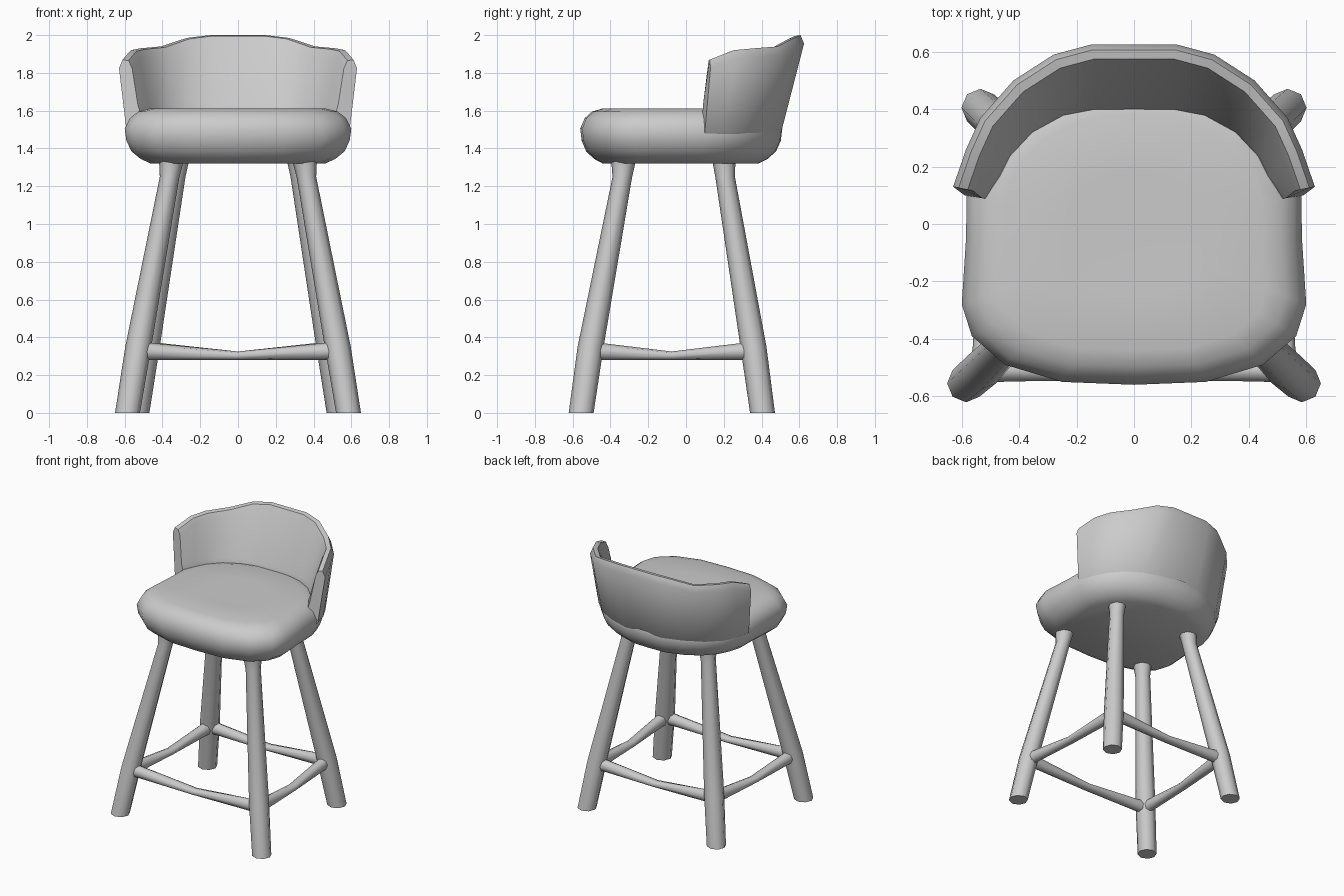
import bpy, bmesh, math
from mathutils import Vector

if "Cube" in bpy.data.objects:
    bpy.data.objects.remove(bpy.data.objects["Cube"])


def loft(name, rings, angle=50):
    """Skin a list of equal-length closed rings and cap both ends."""
    bm = bmesh.new()
    rows = [[bm.verts.new(p) for p in ring] for ring in rings]
    n = len(rows[0])
    for a, b in zip(rows, rows[1:]):
        for i in range(n):
            j = (i + 1) % n
            bm.faces.new((a[i], a[j], b[j], b[i]))
    bm.faces.new(rows[0])
    bm.faces.new(rows[-1])
    bmesh.ops.recalc_face_normals(bm, faces=bm.faces)
    mesh = bpy.data.meshes.new(name)
    bm.to_mesh(mesh)
    bm.free()
    ob = bpy.data.objects.new(name, mesh)
    bpy.context.collection.objects.link(ob)
    bpy.ops.object.select_all(action='DESELECT')
    ob.select_set(True)
    bpy.context.view_layer.objects.active = ob
    bpy.ops.object.shade_smooth_by_angle(angle=math.radians(angle))
    return ob


# Seat cushion: half plan outline, mirrored, stacked at several heights
half = [(0, -.56), (.25, -.55), (.45, -.49), (.565, -.39), (.6, -.28), (.585, -.05),
        (.583, .1), (.555, .2), (.51, .29), (.415, .39), (.29, .46), (.15, .505), (0, .51)]
outline = half + [(-x, y) for x, y in half[-2:0:-1]]
levels = [(1.32, .77), (1.345, .86), (1.385, .94), (1.44, .985), (1.505, 1),
          (1.56, .955), (1.595, .88), (1.612, .77), (1.61, .4)]
loft("seat", [[(x * s, -.04 + (y + .04) * s, z) for x, y in outline] for z, s in levels])

# Wraparound backrest: top edge x, y / base x, y / top height / inner base x, y
stations = [(.63, .13, .59, .10, 1.87, .53, .09),
            (.585, .26, .565, .20, 1.92, .475, .17),
            (.535, .37, .52, .29, 1.93, .44, .24),
            (.42, .50, .42, .39, 1.94, .36, .325),
            (.28, .59, .29, .46, 1.985, .25, .385),
            (.15, .625, .15, .505, 2.0, .14, .405)]


def section(s, side):
    tx, ty, bx, by, z, ix, iy = s
    pts = [(bx * .88, by * .88, 1.42), (bx, by, 1.49), (tx, ty, z - .045),
           (tx * .97, ty * .97, z), (tx * .92, ty * .92, z - .005),
           (tx * .89, ty * .89, z - .045), (ix, iy, 1.63), (ix * .96, iy * .96, 1.56)]
    return [(side * x, y, h) for x, y, h in pts]


loft("backrest", [section(s, 1) for s in stations] + [section(s, -1) for s in stations[::-1]])

# Splayed legs: centre line points with radius
leg_paths = {
    "front": [(.585, -.555, 0, .066), (.528, -.505, .35, .069),
              (.362, -.337, 1.25, .052), (.352, -.33, 1.34, .066)],
    "back": [(.535, .405, 0, .066), (.483, .357, .35, .069),
             (.33, .207, 1.25, .052), (.32, .2, 1.34, .062)]}
for end, path in leg_paths.items():
    for side, label in ((1, "right"), (-1, "left")):
        loft(f"{end}_{label}_leg",
             [[(side * x + r * math.cos(i * math.tau / 8), y + r * math.sin(i * math.tau / 8), z)
               for i in range(8)] for x, y, z, r in path])


# Stretchers: flat underneath, pinched on top at the middle
def stretcher(name, a, b):
    a, b = Vector(a), Vector(b)
    across = (b - a).normalized().cross(Vector((0, 0, 1)))
    rings = []
    for t, h, w in ((0, .1, .045), (.09, .088, .038), (.5, .045, .036), (.91, .088, .038), (1, .1, .045)):
        c = a.lerp(b, t)
        rings.append([c + across * w * math.cos(k * math.tau / 8)
                      + Vector((0, 0, .28 + h / 2 + h / 2 * math.sin(k * math.tau / 8)))
                      for k in range(8)])
    loft(name, rings)


F, B = (.528, -.51, 0), (.483, .357, 0)
mirror = lambda p: (-p[0], p[1], p[2])
stretcher("front_stretcher", mirror(F), F)
stretcher("back_stretcher", mirror(B), B)
stretcher("right_stretcher", F, B)
stretcher("left_stretcher", mirror(F), mirror(B))
